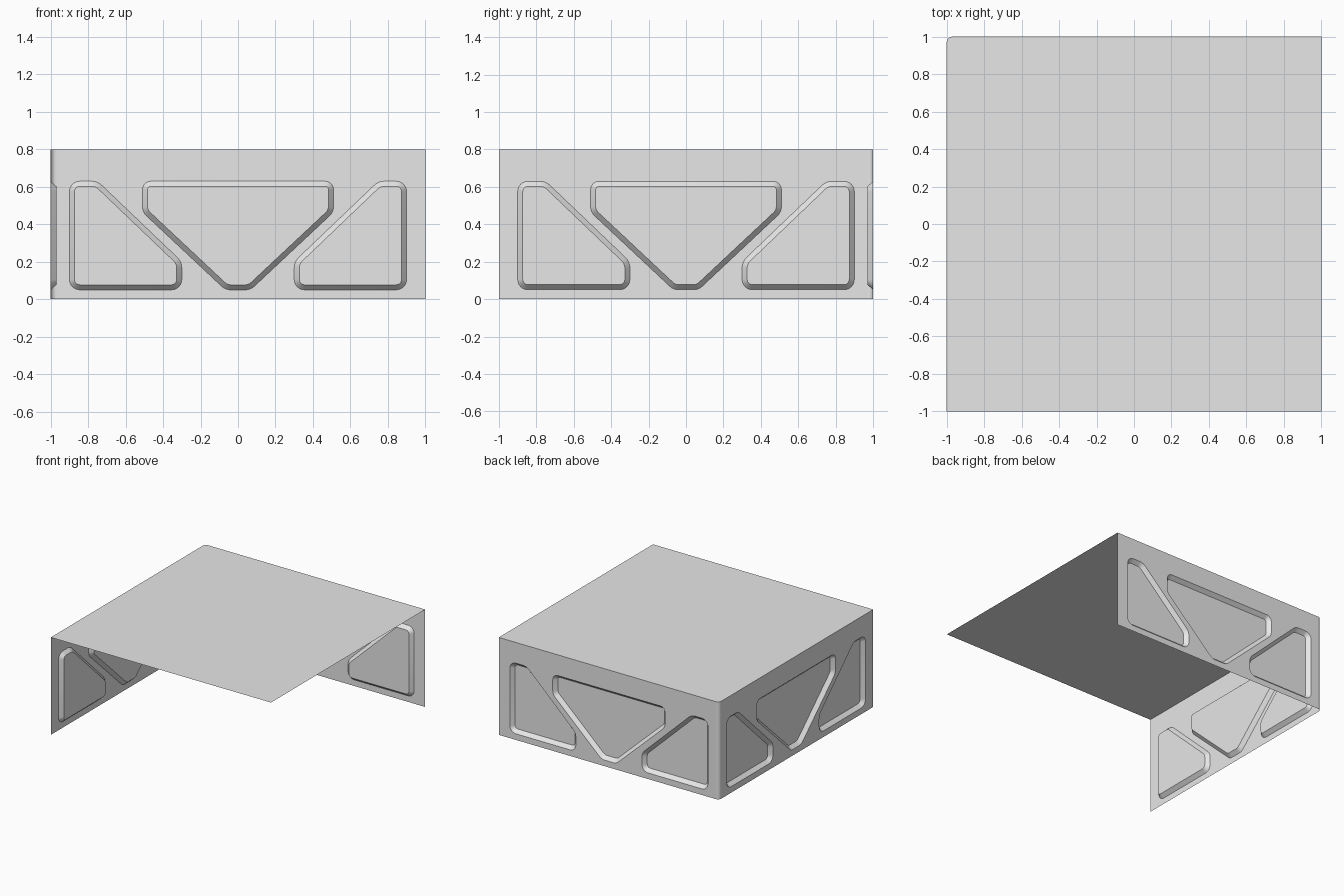
import bpy, bmesh, math
from mathutils import Vector

if "Cube" in bpy.data.objects:
    bpy.data.objects.remove(bpy.data.objects["Cube"], do_unlink=True)

HEIGHT, CORNER, DEPTH, INSET = 0.8, 0.03, 0.03, 0.027

grey = bpy.data.materials.new("plain grey")
grey.use_nodes = True
colour = (0.8, 0.8, 0.8, 1)
grey.diffuse_color = colour
grey.node_tree.nodes["Principled BSDF"].inputs["Base Color"].default_value = colour


def finish(bm, name, outward):
    """Turn all faces outward and make the object."""
    bm.normal_update()
    bmesh.ops.reverse_faces(bm, faces=[f for f in bm.faces if f.normal.dot(outward) < 0])
    mesh = bpy.data.meshes.new(name)
    bm.to_mesh(mesh)
    bm.free()
    mesh.materials.append(grey)
    obj = bpy.data.objects.new(name, mesh)
    bpy.context.collection.objects.link(obj)
    bpy.ops.object.select_all(action='DESELECT')
    obj.select_set(True)
    bpy.context.view_layer.objects.active = obj
    bpy.ops.object.shade_smooth_by_angle(angle=math.radians(30))


def rounded(points, radii, inset=0.0, steps=6):
    """Counter-clockwise polygon, offset inward, with filleted corners."""
    pts = [Vector(p) for p in points]
    out = []
    for i, p in enumerate(pts):
        d1 = (p - pts[i - 1]).normalized()
        d2 = (pts[(i + 1) % len(pts)] - p).normalized()
        turn = d1.angle(d2)
        n1, n2 = Vector((-d1.y, d1.x)), Vector((-d2.y, d2.x))
        bisector = (n1 + n2).normalized()
        centre = p + bisector * radii[i] / math.cos(turn / 2)
        r = radii[i] - inset
        a = math.atan2(-n1.y, -n1.x)
        for s in range(steps + 1):
            t = a + turn * s / steps
            out.append(centre + r * Vector((math.cos(t), math.sin(t))))
    return out


# Panel outlines in wall coordinates (along, up)
middle = [(-0.067, 0.05), (0.067, 0.05), (0.51, 0.465), (0.51, 0.63), (-0.51, 0.63), (-0.51, 0.465)]
middle_radii = [0.07, 0.07, 0.07, 0.045, 0.045, 0.07]
side = [(-0.9, 0.05), (-0.3, 0.05), (-0.3, 0.2), (-0.75, 0.63), (-0.9, 0.63)]
side_radii = [0.055, 0.055, 0.08, 0.08, 0.055]
other = [(-u, z) for u, z in reversed(side)]
panels = [(middle, middle_radii), (side, side_radii), (other, side_radii[::-1])]


def wall(name, start, end, place, outward):
    """Sheet with three dished panels pressed inward."""
    bm = bmesh.new()

    def loop(points, depth):
        return [bm.verts.new(place(u, 1 - depth, z)) for u, z in points]

    def edges(verts):
        return [bm.edges.new((v, verts[i - 1])) for i, v in enumerate(verts)]

    border = edges(loop([(start, 0), (end, 0), (end, HEIGHT), (start, HEIGHT)], 0))
    rims = []
    for points, radii in panels:
        rim = loop(rounded(points, radii), 0)
        floor = loop(rounded(points, radii, INSET), DEPTH)
        border += edges(rim)
        rims.append((rim, floor))
    bmesh.ops.triangle_fill(bm, edges=border, use_beauty=True, normal=outward)
    for rim, floor in rims:
        for i in range(len(rim)):
            bm.faces.new((rim[i - 1], rim[i], floor[i], floor[i - 1]))
        bm.faces.new(floor)
    finish(bm, name, outward)


wall("back_wall", CORNER - 1, 1, lambda u, d, z: (u, d, z), Vector((0, 1, 0)))
wall("right_wall", -1, 1 - CORNER, lambda u, d, z: (-d, u, z), Vector((-1, 0, 0)))

# Rounded upright corner joining the two walls
arc = []
for s in range(9):
    t = math.pi / 2 * (1 + s / 8)
    arc.append((CORNER - 1 + CORNER * math.cos(t), 1 - CORNER + CORNER * math.sin(t)))
bm = bmesh.new()
low = [bm.verts.new((x, y, 0)) for x, y in arc]
high = [bm.verts.new((x, y, HEIGHT)) for x, y in arc]
for i in range(8):
    bm.faces.new((low[i], low[i + 1], high[i + 1], high[i]))
finish(bm, "corner_post", Vector((-1, 1, 0)))

# Flat top sheet
bm = bmesh.new()
bm.faces.new([bm.verts.new((x, y, HEIGHT)) for x, y in arc + [(-1, -1), (1, -1), (1, 1)]])
finish(bm, "top_panel", Vector((0, 0, 1)))
